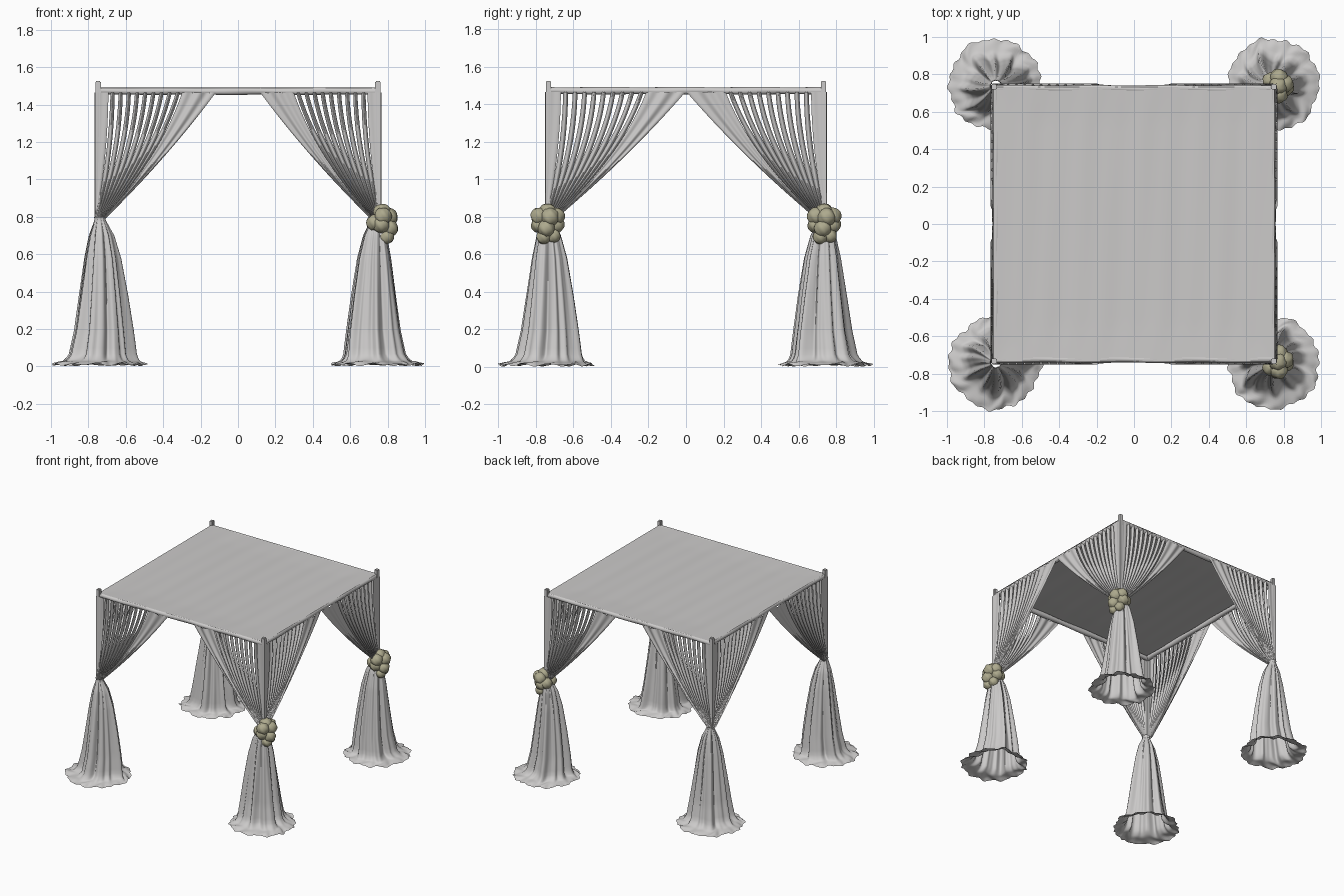
import bpy, bmesh, math, random
from mathutils import Vector

if "Cube" in bpy.data.objects:
    bpy.data.objects.remove(bpy.data.objects["Cube"])
random.seed(4)


def material(name, rgb):
    m = bpy.data.materials.new(name)
    m.diffuse_color = (*rgb, 1)
    m.use_nodes = True
    m.node_tree.nodes["Principled BSDF"].inputs["Base Color"].default_value = m.diffuse_color
    return m


CLOTH = material("white cloth", (0.60, 0.59, 0.585))
FLOWER = material("cream flower", (0.42, 0.40, 0.27))
PX, PY = 0.748, 0.733         # post centres
TIE_Z = 0.785                 # height where curtains are tied


def finish(bm, name, mat, smooth=True):
    me = bpy.data.meshes.new(name)
    bmesh.ops.recalc_face_normals(bm, faces=bm.faces)
    bm.to_mesh(me)
    bm.free()
    me.materials.append(mat)
    for p in me.polygons:
        p.use_smooth = smooth
    ob = bpy.data.objects.new(name, me)
    bpy.context.collection.objects.link(ob)
    return ob


def grid(bm, rows, cols, fn, wrap=False):
    """Add a quad sheet; fn(a, b) gives the point for a, b in 0..1."""
    n = cols if wrap else cols + 1
    v = [[bm.verts.new(fn(i / rows, j / cols)) for j in range(n)] for i in range(rows + 1)]
    for i in range(rows):
        for j in range(cols):
            k = (j + 1) % n
            bm.faces.new((v[i][j], v[i][k], v[i + 1][k], v[i + 1][j]))


def lerp_table(table, t):
    for (a, *p), (b, *q) in zip(table, table[1:]):
        if t <= b:
            k = (t - a) / (b - a)
            return [x + (y - x) * k for x, y in zip(p, q)]
    return table[-1][1:]


def box(name, lo, hi, bevel=0.004):
    bm = bmesh.new()
    bmesh.ops.create_cube(bm, size=1)
    for v in bm.verts:
        v.co = [(a + b) / 2 + c * (b - a) for a, b, c in zip(lo, hi, v.co)]
    bmesh.ops.bevel(bm, geom=bm.edges[:], offset=bevel, segments=2, affect='EDGES')
    return finish(bm, name, CLOTH, False)


def rail(name, a, b, r=0.019):
    a, b = Vector(a), Vector(b)
    side = (b - a).cross(Vector((0, 0, 1))).normalized()
    bm = bmesh.new()

    def pt(s, t):
        w = 2 * math.pi * t
        k = r * (1 + 0.08 * math.sin(23 * s + 2 * w))
        return a.lerp(b, s) + side * k * math.cos(w) + Vector((0, 0, k * math.sin(w)))
    grid(bm, 40, 14, pt, True)
    return finish(bm, name, CLOTH)


# Pleat boundaries along the rail: wide corner pleat, loose strips, wide outer drape
BOUNDS = [0.0, 0.11] + [0.11 + 0.61 * i / 9 for i in range(1, 10)] + [1.0]
WRAP = 0.016                  # cloth offset around the post


def curtain(name, sx, sy, along_x, length):
    bm = bmesh.new()
    count = len(BOUNDS) - 1
    for i in range(count):
        u0, u1 = BOUNDS[i], BOUNDS[i + 1]
        wide = i in (0, count - 1)
        v_end = 0.66 - 0.40 * i / count

        def pt(v, t):
            g = 0 if wide else 0.50 * max(0, 1 - v / v_end) ** 0.5
            u = u0 + (u1 - u0) * (0.5 + (t - 0.5) * (1 - g))
            top, end = u * (length + WRAP) - WRAP, u * 0.05 - WRAP
            ctl = end + (top - end) * (0.58 + 0.40 * (1 - u ** 1.5))
            s = (1 - v) ** 2 * top + 2 * v * (1 - v) * ctl + v * v * end
            z = 1.465 + (TIE_Z - 1.465) * v
            if i == 0:        # wraps the post and meets the other curtain at the corner
                n = WRAP + 0.004 * math.sin(9 * t + 2 * v) * t - 0.006 * t
            elif wide:
                n = 0.010 * math.sin(math.pi * t) + 0.005 * math.sin(t * 15 + 2 * v) + 0.004
            else:
                n = 0.022 * math.sin(math.pi * t) - 0.004
            n = n * (1 - 0.4 * v) + 0.008 * v
            if along_x:
                return (sx * (PX - s), sy * (PY + n), z)
            return (sx * (PX + n), sy * (PY - s), z)
        grid(bm, 24, 28 if i == count - 1 else 8, pt)
    return finish(bm, name, CLOTH)


# Skirt profile: parameter, radius, height, fold strength, shift from the corner
SKIRT = [(0, 0.031, 0.80, 0.05, 0.738), (0.05, 0.028, 0.785, 0.06, 0.738),
         (0.18, 0.060, 0.70, 0.14, 0.732), (0.32, 0.084, 0.58, 0.17, 0.728),
         (0.52, 0.110, 0.38, 0.19, 0.726), (0.68, 0.134, 0.19, 0.19, 0.726),
         (0.78, 0.156, 0.06, 0.17, 0.732), (0.84, 0.180, 0.030, 0.12, 0.738),
         (0.93, 0.220, 0.020, 0.06, 0.745), (1, 0.245, 0.011, 0.04, 0.745)]


def skirt(name, sx, sy):
    p = [random.uniform(0, 6.28) for _ in range(6)]
    bm = bmesh.new()

    def pt(v, t):
        w = 2 * math.pi * t
        w += 0.10 * math.sin(3 * w + p[4]) + 0.06 * math.sin(5 * w + p[5])
        r, z, f, c = lerp_table(SKIRT, v)
        fold = (0.5 * math.sin(7 * w + p[0]) + 0.4 * math.sin(12 * w + p[1] + 1.5 * v)
                + 0.4 * math.sin(4 * w + p[2] - v) + 0.15 * math.sin(21 * w + p[3]))
        r *= 1 + f * fold
        if v > 0.78:          # ruffled cloth lying on the floor
            k = (v - 0.78) / 0.22
            z += k * 0.010 * math.sin(11 * w + p[3] + 6 * k) * (0.6 + 0.4 * math.sin(4 * w + p[4]))
            r += k * 0.005 * math.sin(23 * w + p[5])
        return (sx * c + r * math.cos(w), sy * c + r * math.sin(w), max(z, 0))
    grid(bm, 40, 140, pt, True)
    return finish(bm, name, CLOTH)


# Flower bunch: outward, sideways, height offset, radius
BLOOMS = [(0.02, 0, 0.055, 0.048), (0.025, 0.045, 0.035, 0.046), (0.025, -0.045, 0.035, 0.046),
          (0.015, 0.045, -0.01, 0.044), (0.015, -0.045, -0.01, 0.044), (0.055, 0.012, 0.03, 0.048),
          (0.06, -0.008, -0.03, 0.045), (0.035, 0.03, -0.07, 0.037), (0.045, -0.022, -0.075, 0.038),
          (-0.02, 0.03, 0.0, 0.043), (-0.02, -0.03, 0.0, 0.043)]


def flowers(name, sx, sy):
    bm = bmesh.new()
    for o, s, h, r in BLOOMS:
        made = bmesh.ops.create_icosphere(bm, subdivisions=3, radius=r)["verts"]
        ph = random.uniform(0, 6)
        for v in made:
            d = v.co.normalized()
            k = 1 + 0.05 * math.sin(5 * math.atan2(d.y, d.x) + 4 * d.z + ph)
            v.co = v.co * k + Vector((sx * (0.75 + o), sy * 0.737 + s, 0.768 + h))
    return finish(bm, name, FLOWER)


# Four corners: post, two swept curtains and the flared skirt
for sx, sy, tag in ((-1, -1, "front_left"), (1, -1, "front_right"),
                    (-1, 1, "back_left"), (1, 1, "back_right")):
    h = 0.0145
    box(tag + "_post", (sx * PX - h, sy * PY - h, 0.74), (sx * PX + h, sy * PY + h, 1.525))
    curtain(tag + "_wide_curtain", sx, sy, True, 0.63)
    curtain(tag + "_side_curtain", sx, sy, False, 0.73)
    skirt(tag + "_skirt", sx, sy)
    if sx > 0:
        flowers(tag + "_flowers", sx, sy)

# Top rails wrapped in cloth
for s, a, b in ((-1, "front", "left"), (1, "back", "right")):
    rail(a + "_rail", (-PX, s * 0.723, 1.472), (PX, s * 0.723, 1.472))
    rail(b + "_rail", (s * 0.738, -PY, 1.472), (s * 0.738, PY, 1.472))

# Canopy sheet with faint wrinkles
bm = bmesh.new()


def canopy(a, b):
    x, y = (b * 2 - 1) * 0.75, (a * 2 - 1) * 0.733
    edge = min(1, 8 * min(a, 1 - a, b, 1 - b))
    wr = math.sin(19 * x + 1.5 * y) + 0.6 * math.sin(41 * x - 2 * y + 1)
    return (x, y, 1.490 + edge * (0.0018 * wr - 0.004))


grid(bm, 30, 90, canopy)
finish(bm, "canopy_sheet", CLOTH)
